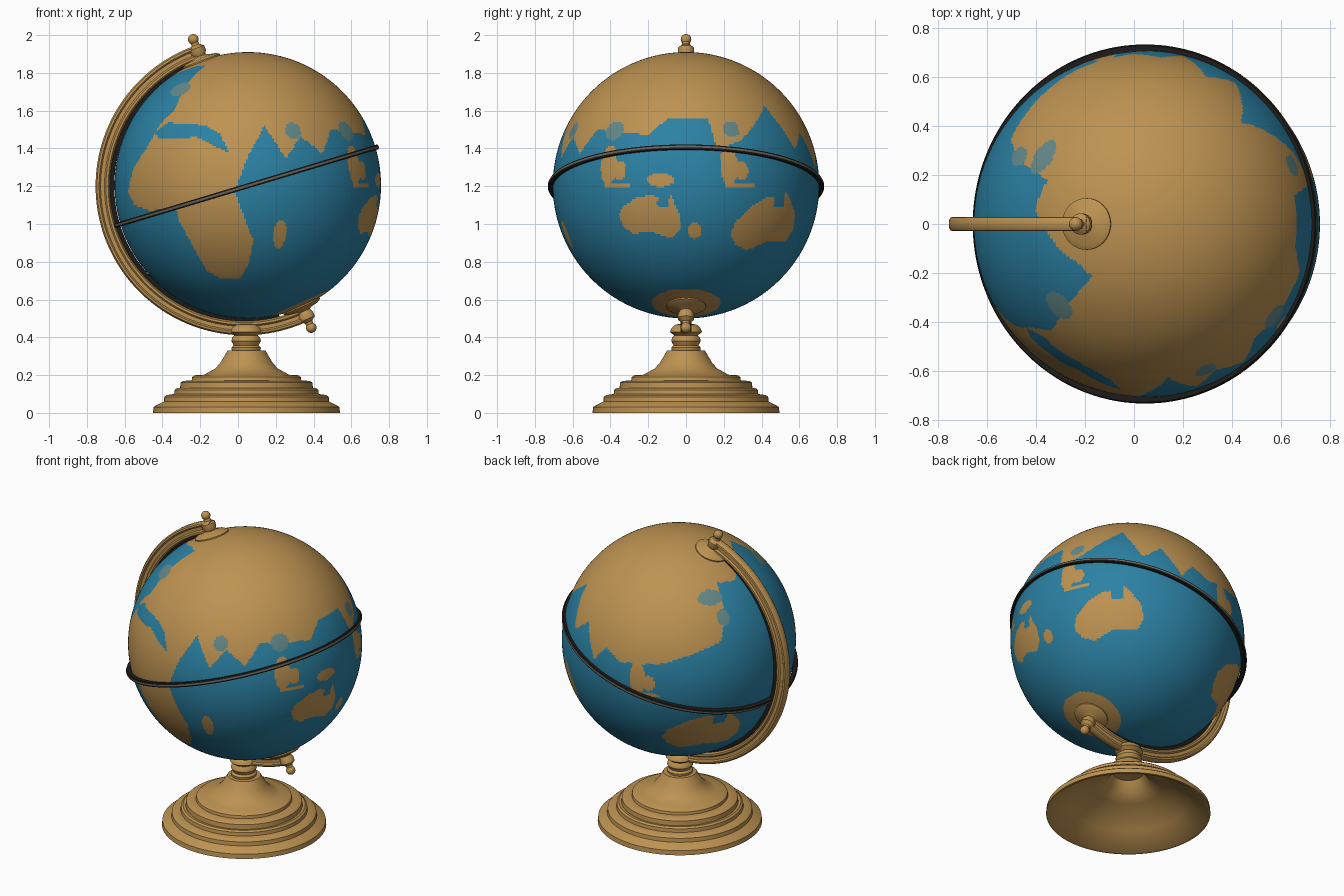
import bpy, bmesh, math
from mathutils import Vector, Matrix

if "Cube" in bpy.data.objects:
    bpy.data.objects.remove(bpy.data.objects["Cube"])

C = Vector((0.052, 0, 1.205))      # globe centre
R = 0.705                          # globe radius


def material(name, rgb):
    m = bpy.data.materials.new(name)
    m.diffuse_color = (*rgb, 1)
    m.use_nodes = True
    m.node_tree.nodes["Principled BSDF"].inputs["Base Color"].default_value = m.diffuse_color
    return m


BRASS = material("antique_gold", (0.51, 0.29, 0.083))
SEA = material("sea_blue", (0.024, 0.22, 0.37))
SHOAL = material("shoal_grey", (0.13, 0.25, 0.25))
BLACK = material("band_black", (0.012, 0.011, 0.01))
GREY = material("ring_grey", (0.14, 0.13, 0.1))


def finish(name, bm, mats, angle=40):
    bmesh.ops.recalc_face_normals(bm, faces=bm.faces)
    me = bpy.data.meshes.new(name)
    bm.to_mesh(me)
    bm.free()
    ob = bpy.data.objects.new(name, me)
    bpy.context.collection.objects.link(ob)
    for m in mats:
        me.materials.append(m)
    bpy.ops.object.select_all(action='DESELECT')
    ob.select_set(True)
    bpy.context.view_layer.objects.active = ob
    bpy.ops.object.shade_smooth_by_angle(angle=math.radians(angle))
    return ob


def sweep(name, profile, mats, matrix, start=0, end=360, steps=96, closed=False, second=()):
    """Turn (radius, height) points about local z; spans in second get the second material."""
    bm = bmesh.new()
    full = end - start >= 360
    rings = []
    for i in range(steps if full else steps + 1):
        a = math.radians(start + (end - start) * i / steps)
        rings.append([bm.verts.new((r * math.cos(a), r * math.sin(a), h)) for r, h in profile])
    n = len(profile)
    for i in range(steps):
        p, q = rings[i], rings[(i + 1) % len(rings)]
        for k in range(n if closed else n - 1):
            j = (k + 1) % n
            bm.faces.new((p[k], q[k], q[j], p[j])).material_index = int(k in second)
    if not full:
        bm.faces.new(rings[0])
        bm.faces.new(rings[-1])
    bmesh.ops.remove_doubles(bm, verts=bm.verts, dist=1e-5)
    bm.transform(matrix)
    return finish(name, bm, mats)


# ---- map rules on the unit globe ----
def view(az, el, scale=1, roll=0):
    """Looking direction with its right and up axes."""
    a, e = math.radians(az), math.radians(el)
    d = Vector((math.cos(a) * math.cos(e), math.sin(a) * math.cos(e), math.sin(e)))
    right = Matrix.Rotation(math.radians(roll), 3, d) @ Vector((-math.sin(a), math.cos(a), 0))
    return d, right, d.cross(right), 100 / scale


def inside(p, vw, poly):
    d, right, up, k = vw
    if p.dot(d) <= 0:
        return False
    x, y = k * p.dot(right), k * p.dot(up)
    hit = False
    for i, (x1, y1) in enumerate(poly):
        x0, y0 = poly[i - 1]
        if (y0 > y) != (y1 > y) and x < (x1 - x0) * (y - y0) / (y1 - y0) + x0:
            hit = not hit
    return hit


# outlines in hundredths of the globe radius
FRONT = view(-90, 0)
WEST_CONTINENT = [(-66, 46), (-47, 64), (2, 64), (2, 27), (-10, -5), (4, -41), (1, -58), (-6, -70),
                  (-20, -70), (-31, -64), (-51, -28), (-54, -17), (-74, -19), (-85, -15), (-90, -5),
                  (-86, 13), (-76, 28)]
INLAND_SEA = [(-70, 40), (-60, 47), (-32, 45), (-21, 39), (-14, 24), (-38, 36), (-67, 35)]
SOUTH_LAND = [(-24, 0), (-20, 8), (-8, 15), (3, 17), (9, 15), (7, 9), (15, 7), (18, 17), (25, 0),
              (23, -11), (16, -17), (1, -11), (-14, -13), (-21, -7)]
SOUTH_VIEWS = [view(-17, -14), view(39, -17.5, 1.25, 17), view(138, -31, 1.4, 8)]   # three copies

# islands: azimuth, height, half widths; the eastern group repeats three times
ISLANDS = [(-75, -.37, 3, .105), (4, -.34, 3, .06), (-11, .04, 6, .05)]
for az, z in ((-36, .15), (19, .15), (104, .07)):
    ISLANDS += [(az, z, 4, .15), (az + 6, z - .04, 3, .07), (az + 5, z - .15, 7, .02)]

# shallow patches painted grey over the coast
SHOALS = [(-68, .41, 4, .06), (-36, .41, 5, .07), (22, .42, 4, .06), (147, .7, 9, .05),
          (-137, .72, 8, .05), (152, .55, 4, .06)]

# northern coast: azimuth, height
COAST = [(-128, .3), (-90, .22), (-82, .45), (-73, .2), (-65, .37), (-55, .24), (-47, .42),
         (-18, .38), (-9, .5), (11, .5), (14, .27), (25, .33), (47, .6), (58, .27), (68, .4),
         (78, .13), (85, .27), (94, .18), (115, .21), (148, .38), (154, .62), (156, .78), (172, .76),
         (185, .82), (209, .89), (224, .9), (232, .3)]


def pole(tilt, sign):
    t = math.radians(tilt)
    return Vector((-math.sin(t), 0, math.cos(t))) * sign


SOUTH = pole(24, -1)


def in_spots(az, p, spots):
    return any(((az - a) / w) ** 2 + ((p.z - z) / h) ** 2 < 1 for a, z, w, h in spots)


def map_colour(p):
    """0 land, 1 sea, 2 shallow."""
    if inside(p, FRONT, INLAND_SEA):
        return 1
    if p.z > 0.91 or p.dot(SOUTH) > math.cos(math.radians(15)):
        return 0
    az = math.degrees(math.atan2(p.y, p.x))
    if in_spots(az, p, SHOALS):
        return 2
    if in_spots(az, p, ISLANDS):
        return 0
    if p.z > 0.1:
        a = az + 360 if az < -128 else az
        for (a0, h0), (a1, h1) in zip(COAST, COAST[1:]):
            if a0 <= a <= a1 and p.z > h0 + (h1 - h0) * (a - a0) / (a1 - a0):
                return 0
    land = inside(p, FRONT, WEST_CONTINENT) or any(inside(p, v, SOUTH_LAND) for v in SOUTH_VIEWS)
    return 0 if land else 1


# Globe with land and sea faces
bm = bmesh.new()
bmesh.ops.create_uvsphere(bm, u_segments=420, v_segments=210, radius=R)
for f in bm.faces:
    f.material_index = map_colour(f.calc_center_median().normalized())
bm.transform(Matrix.Translation(C))
finish("globe", bm, [BRASS, SEA, SHOAL], 60)

# Equator ring: black with a grey line round the rim
ring = [(.700, -.013), (.726, -.013), (.731, -.005), (.731, .005), (.726, .013), (.700, .013)]
sweep("equator_ring", ring, [BLACK, GREY],
      Matrix.Translation((0.045, 0, 1.2)) @ Matrix.Rotation(math.radians(-16.7), 4, 'Y'),
      steps=160, closed=True, second=(2,))

# Curved meridian arm with ridged section, and the black band inside it
ARM = Matrix.Translation((0.035, 0, 1.2)) @ Matrix.Rotation(math.radians(90), 4, 'X')
half = [(.714, .016), (.722, .029), (.734, .029), (.742, .019), (.762, .019), (.770, .029),
        (.781, .027), (.789, .014)]
arm = half + [(r, -h) for r, h in reversed(half)]
sweep("meridian_arm", arm, [BRASS], ARM, start=107, end=297, steps=120, closed=True)
band = [(.69, -.015), (.716, -.015), (.716, .015), (.69, .015)]
sweep("meridian_band", band, [BLACK], ARM, start=112, end=285, steps=120, closed=True)

# Pole pins: plate, collar, stem and ball
pin = [(0, .69), (.105, .69), (.105, .704), (.085, .716), (.05, .722), (.034, .73),
       (.043, .75), (.043, .775), (.022, .792)]
pin += [(.028 * math.sin(math.radians(a)), .825 - .028 * math.cos(math.radians(a)))
        for a in range(45, 181, 15)]
for name, direction in (("top_pole_pin", pole(20.5, 1)), ("bottom_pole_pin", SOUTH)):
    sweep(name, pin, [BRASS], Matrix.Translation(C) @ direction.to_track_quat('Z', 'Y').to_matrix().to_4x4(),
          steps=40)

# Neck between base and arm
neck = [(0, .32), (.074, .32), (.078, .345), (.066, .358), (.078, .38), (.074, .398),
        (.062, .41), (.085, .428), (.076, .45), (.055, .468), (0, .475)]
sweep("neck", neck, [BRASS], Matrix.Translation((0.043, 0, 0)), steps=48)

# Stepped hollow base: rounded steps, then a flared column
base = [(.48, 0)]
for r, low, high in ((.495, 0, .03), (.438, .06, .085), (.383, .1, .122), (.352, .13, .16), (.29, .172, .19)):
    base += [(r, low), (r - .003, high), (r - .015, high + .009)]
base += [(.225, .202), (.165, .235), (.135, .27), (.1, .33), (0, .332),
         (0, .29), (.09, .28), (.13, .22), (.2, .18), (.27, .16), (.365, .09)]
sweep("base", base, [BRASS], Matrix.Translation((0.045, 0, 0)), closed=True)
